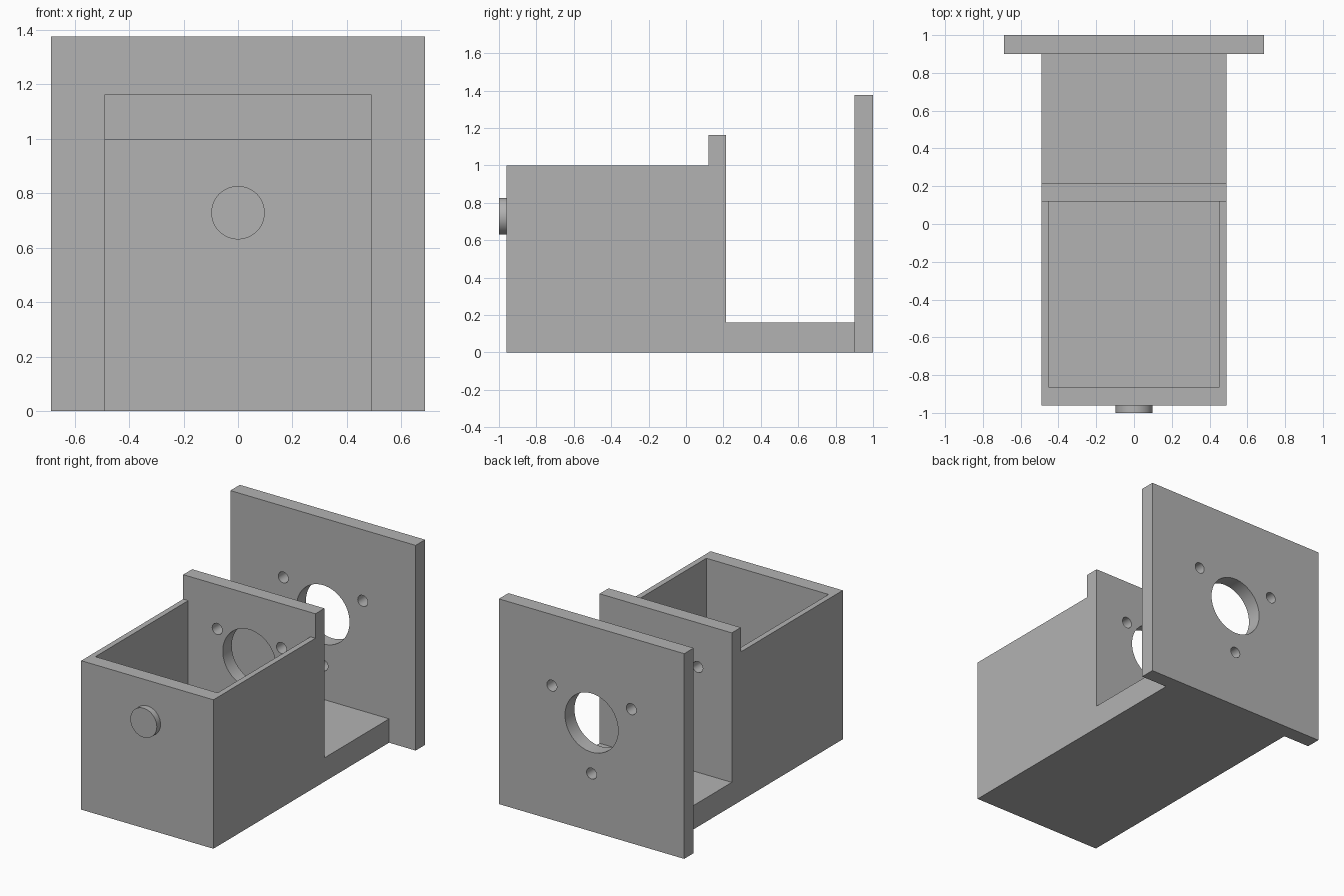
import bpy
import bmesh
from math import radians, sin, cos
from mathutils import Matrix

cube = bpy.data.objects.get("Cube")
if cube:
    bpy.data.objects.remove(cube, do_unlink=True)

grey = bpy.data.materials.new("plain grey")
grey.use_nodes = True
colour = (0.45, 0.45, 0.45, 1)
grey.diffuse_color = colour
grey.node_tree.nodes["Principled BSDF"].inputs["Base Color"].default_value = colour

AXIS_Z = 0.728    # height of the shared bore axis
HALF_W = 0.49     # half width of the housing
FLOOR = 0.16      # thickness of the base


def make_object(name, bm):
    bmesh.ops.recalc_face_normals(bm, faces=bm.faces)
    mesh = bpy.data.meshes.new(name)
    bm.to_mesh(mesh)
    bm.free()
    mesh.materials.append(grey)
    obj = bpy.data.objects.new(name, mesh)
    bpy.context.collection.objects.link(obj)
    return obj


def extrude_side_profile(name, points, half_width):
    """Extrude a (y, z) outline across x."""
    bm = bmesh.new()
    face = bm.faces.new([bm.verts.new((-half_width, y, z)) for y, z in points])
    moved = bmesh.ops.extrude_face_region(bm, geom=[face])["geom"]
    verts = [v for v in moved if isinstance(v, bmesh.types.BMVert)]
    bmesh.ops.translate(bm, verts=verts, vec=(2 * half_width, 0, 0))
    return make_object(name, bm)


def box(name, half_width, y0, y1, z0, z1):
    return extrude_side_profile(name, [(y0, z0), (y1, z0), (y1, z1), (y0, z1)], half_width)


def cylinder(name, radius, y0, y1, x=0, z=AXIS_Z, sides=64):
    """Cylinder lying along y."""
    bm = bmesh.new()
    place = Matrix.Translation((x, (y0 + y1) / 2, z)) @ Matrix.Rotation(radians(90), 4, "X")
    bmesh.ops.create_cone(bm, cap_ends=True, segments=sides, radius1=radius,
                          radius2=radius, depth=y1 - y0, matrix=place)
    return make_object(name, bm)


def cut(target, cutter):
    cutter.hide_render = True
    mod = target.modifiers.new("cut", "BOOLEAN")
    mod.operation = "DIFFERENCE"
    mod.solver = "EXACT"
    mod.object = cutter
    bpy.context.view_layer.objects.active = target
    bpy.ops.object.modifier_apply(modifier=mod.name)
    bpy.data.objects.remove(cutter, do_unlink=True)


def drill_flange(target, y0, y1, bolt_radius):
    """Central bore with three bolt holes around it."""
    cut(target, cylinder("bore_cutter", 0.197, y0, y1))
    for angle in (30, 150, 270):
        a = radians(angle)
        cut(target, cylinder("bolt_cutter", 0.037, y0, y1, bolt_radius * cos(a),
                             AXIS_Z + bolt_radius * sin(a), 32))


# Housing: open box, raised inner wall and base tongue in one piece
housing = extrude_side_profile("housing", [
    (-0.96, 0), (0.9, 0), (0.9, FLOOR), (0.215, FLOOR),
    (0.215, 1.162), (0.12, 1.162), (0.12, 0.998), (-0.96, 0.998)], HALF_W)
cut(housing, box("cavity_cutter", HALF_W - 0.037, -0.863, 0.12, FLOOR, 1.3))
drill_flange(housing, 0.05, 0.3, 0.275)

# Back mounting plate
back_plate = box("back_plate", 0.687, 0.9, 1.0, 0, 1.375)
drill_flange(back_plate, 0.85, 1.05, 0.34)

# Round boss on the front wall
front_boss = cylinder("front_boss", 0.098, -1.0, -0.96)

# Smooth the round walls, keep the edges sharp
bpy.ops.object.select_all(action="DESELECT")
for obj in (housing, back_plate, front_boss):
    obj.select_set(True)
bpy.context.view_layer.objects.active = housing
bpy.ops.object.shade_smooth_by_angle(angle=radians(30))
